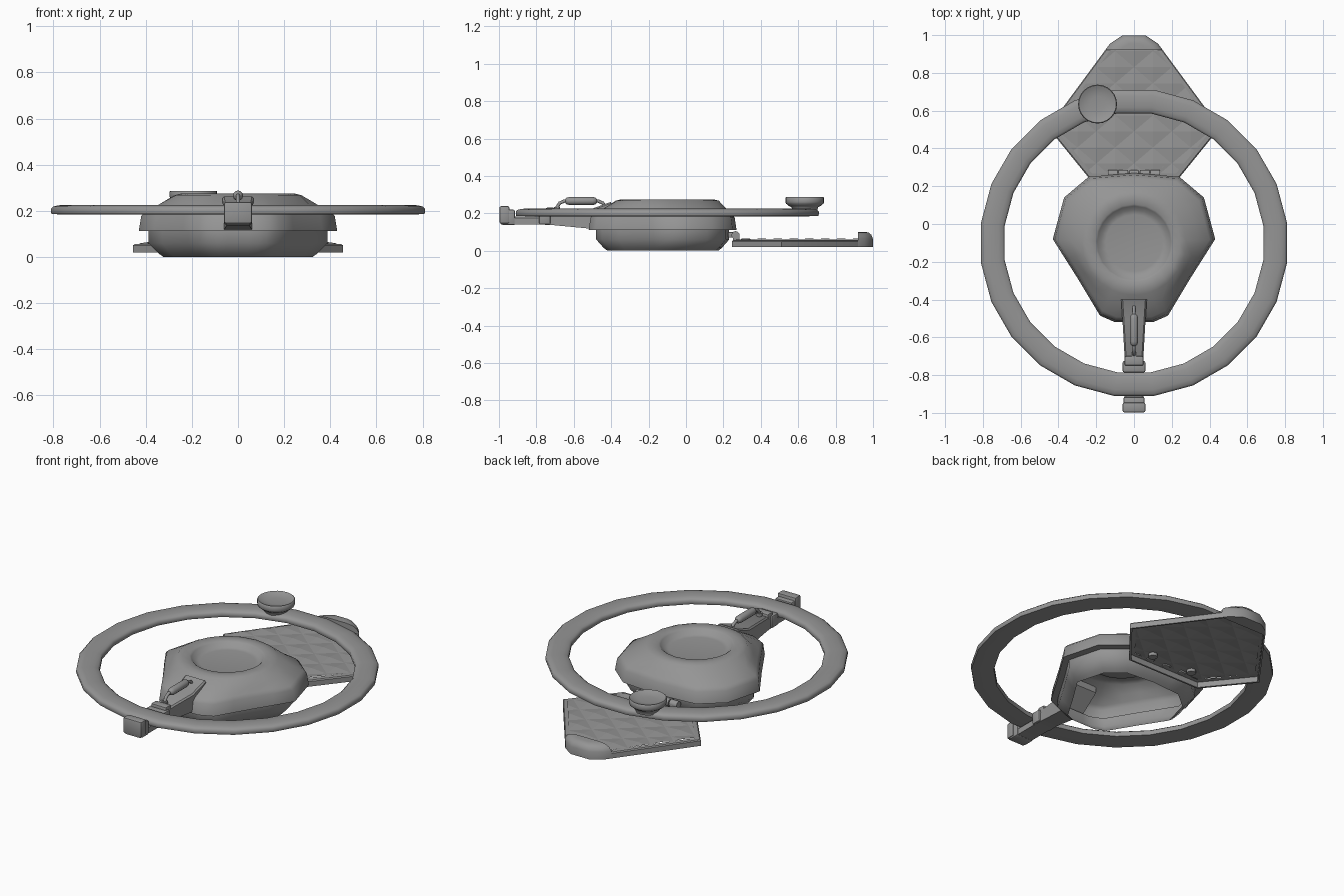
import bpy, bmesh, math
from mathutils import Vector, Matrix

if "Cube" in bpy.data.objects:
    bpy.data.objects.remove(bpy.data.objects["Cube"])

grey = bpy.data.materials.new("dark_grey")
grey.diffuse_color = (.30, .30, .30, 1)
grey.use_nodes = True
grey.node_tree.nodes["Principled BSDF"].inputs["Base Color"].default_value = grey.diffuse_color


def finish(name, bm, angle=35):
    me = bpy.data.meshes.new(name)
    bm.to_mesh(me)
    bm.free()
    me.polygons.foreach_set("use_smooth", [True] * len(me.polygons))
    me.set_sharp_from_angle(angle=math.radians(angle))
    me.materials.append(grey)
    ob = bpy.data.objects.new(name, me)
    bpy.context.collection.objects.link(ob)
    return ob


def loft(name, rings, cap_start=False, cap_end=False, wrap=False, angle=35):
    """Skin a list of equally sized closed rings of 3D points."""
    bm = bmesh.new()
    vs = [[bm.verts.new(p) for p in r] for r in rings]
    n = len(rings[0])
    pairs = list(zip(vs, vs[1:])) + ([(vs[-1], vs[0])] if wrap else [])
    for a, b in pairs:
        for i in range(n):
            j = (i + 1) % n
            bm.faces.new((a[i], a[j], b[j], b[i]))
    if cap_start:
        bm.faces.new(vs[0][::-1])
    if cap_end:
        bm.faces.new(vs[-1])
    return finish(name, bm, angle)


def mirror(half):
    """Right half outline (front to back) -> full counter-clockwise outline."""
    return half + [(-x, y) for x, y in reversed(half) if x > 0]


def ring(pts, z, s=1.0, c=(0, 0)):
    return [(c[0] + (x - c[0]) * s, c[1] + (y - c[1]) * s, z) for x, y in pts]


def circle(r, n, c=(0, 0)):
    return [(c[0] + r * math.cos(2 * math.pi * i / n),
             c[1] + r * math.sin(2 * math.pi * i / n)) for i in range(n)]


def box(name, x, y0, y1, z0, z1, bevel=0.008, x0=None):
    bm = bmesh.new()
    bmesh.ops.create_cube(bm, size=1)
    x0 = -x if x0 is None else x0
    for v in bm.verts:
        v.co = ((x0 + x) / 2 + v.co.x * (x - x0), (y0 + y1) / 2 + v.co.y * (y1 - y0),
                (z0 + z1) / 2 + v.co.z * (z1 - z0))
    bmesh.ops.bevel(bm, geom=bm.edges[:], offset=bevel, segments=2, affect='EDGES', profile=0.5)
    return finish(name, bm)


def rod(name, r, length, loc, axis, n=12):
    bm = bmesh.new()
    rot = Vector((0, 0, 1)).rotation_difference(Vector(axis)).to_matrix().to_4x4()
    bmesh.ops.create_cone(bm, cap_ends=True, segments=n, radius1=r, radius2=r, depth=length,
                          matrix=Matrix.Translation(loc) @ rot)
    return finish(name, bm)


# Hub: hollow shell, stepped base, sloping shoulders and a round dish on top
half = [(0, -.52), (.10, -.52), (.18, -.485), (.30, -.285), (.43, -.08), (.37, .14), (.24, .25), (0, .27)]
corners = mirror(half)
hub = []
for (ax, ay), (bx, by) in zip(corners, corners[1:] + corners[:1]):
    hub += [(ax, ay), ((ax + bx) / 2, (ay + by) / 2)]
hc = (0, -.12)


def hub_circle(r):
    out = []
    for x, y in hub:
        d = Vector((x, y + .10)).normalized() * r
        out.append((d.x, d.y - .10))
    return out


def mix(a, b, t):
    return [(p[0] * (1 - t) + q[0] * t, p[1] * (1 - t) + q[1] * t) for p, q in zip(a, b)]


soft = hub_circle(.275)
loft("hub", [ring(hub, 0, .75, hc), ring(hub, .015, .80, hc), ring(hub, .06, .9, hc),
             ring(hub, .112, .9, hc), ring(hub, .112, 1, hc), ring(hub, .178, .975, hc),
             ring(hub, .198, .93, hc), ring(mix(hub, soft, .5), .228, .97, hc),
             ring(soft, .268), ring(hub_circle(.245), .275), ring(hub_circle(.205), .275),
             ring(hub_circle(.195), .268), ring(hub_circle(.175), .247),
             ring(hub_circle(.15), .243)], cap_end=True, angle=52)

# Steering rim: 24 segments with a low, rounded-top section
N = 24
k = 1 / math.cos(math.pi / N)
section = [(.06, .186), (0, .184), (-.06, .186), (-.0625, .194), (-.0625, .210), (-.052, .219),
           (-.03, .224), (0, .226), (.03, .224), (.052, .219), (.0625, .210), (.0625, .194)]
rim = []
for i in range(N):
    a = 2 * math.pi * (i + .5) / N
    rim.append([((.7475 + u) * k * math.cos(a), (.7475 + u) * k * math.sin(a) - .10, z)
                for u, z in section])
loft("rim", rim, wrap=True, angle=60)

# Spinner knob with a dished top
kc = (-.193, .635)
loft("spinner_knob", [ring(circle(r, 24, kc), z) for r, z in
     [(.068, .21), (.07, .232), (.085, .24), (.1, .252), (.103, .26), (.103, .283), (.099, .287),
      (.085, .281), (.065, .275), (.04, .272)]], cap_start=True, cap_end=True, angle=60)

# Spoke: tapering arm under the rim, with clamp blocks either side of it
arm = []
for y, w, z0, z1 in [(-.99, .05, .14, .182), (-.79, .05, .14, .182), (-.72, .05, .138, .20),
                     (-.70, .05, .136, .215), (-.51, .061, .118, .222), (-.40, .068, .215, .262)]:
    b = .008
    arm.append([(-w, y, z0), (w, y, z0), (w, y, z1 - b), (w - b, y, z1),
                (-w + b, y, z1), (-w, y, z1 - b)])
loft("spoke_arm", [r[::-1] for r in arm], True, True)
box("outer_clamp", .055, -.985, -.915, .137, .22)
box("outer_clamp_cap", .06, -.997, -.945, .145, .238)
box("inner_clamp", .06, -.785, -.725, .14, .212)
box("inner_clamp_cap", .05, -.75, -.70, .19, .23)

# Grab handle on the spoke: bent wire and capsule grip
cu = bpy.data.curves.new("handle_wire", 'CURVE')
cu.dimensions = '3D'
cu.bevel_depth = .009
cu.bevel_resolution = 2
cu.materials.append(grey)
sp = cu.splines.new('POLY')
path = [(-.69, .21), (-.69, .232), (-.675, .255), (-.65, .266), (-.47, .266),
        (-.445, .255), (-.43, .232), (-.43, .21)]
sp.points.add(len(path) - 1)
for p, (y, z) in zip(sp.points, path):
    p.co = (0, y, z, 1)
bpy.context.collection.objects.link(bpy.data.objects.new("handle_wire", cu))
grip = []
for y, r in [(-.645, .010), (-.637, .018), (-.622, .022), (-.50, .022), (-.485, .018), (-.477, .010)]:
    grip.append([(x, y, .266 + z) for x, z in circle(r, 12)][::-1])
loft("handle_grip", grip, True, True, angle=60)
for i, y in enumerate((-.69, -.43)):
    rod(f"handle_foot_{i}", .017, .02, (0, y, .224), (0, 0, 1))

# Pedal frame: hollow underneath, open for the quilted pad
ped = mirror([(.24, .245), (.455, .51), (.127, .955), (.06, .998)])
pc = (0, .58)
loft("pedal_frame", [ring(ped, .052, .97, pc), ring(ped, .02, .97, pc), ring(ped, .02, 1, pc),
                     ring(ped, .05, 1, pc), ring(ped, .056, .985, pc), ring(ped, .058, .92, pc)], angle=30)

# Quilted pad: shallow diamond grid trimmed to the pedal outline
bm = bmesh.new()
step, nx, ny = .10, 12, 11
grid = [[bm.verts.new(((i - nx / 2) * step, .15 + j * step * .85, .066 if (i + j) % 2 else .059))
         for i in range(nx + 1)] for j in range(ny + 1)]
for j in range(ny):
    for i in range(nx):
        a, b, c, d = grid[j][i], grid[j][i + 1], grid[j + 1][i + 1], grid[j + 1][i]
        tris = ((a, b, c), (a, c, d)) if (i + j) % 2 == 0 else ((a, b, d), (b, c, d))
        for t in tris:
            bm.faces.new(t)
edge = [Vector(p) for p in ring(ped, .05, .93, pc)]
for p, q in zip(edge, edge[1:] + edge[:1]):
    d = q - p
    bmesh.ops.bisect_plane(bm, geom=bm.verts[:] + bm.edges[:] + bm.faces[:], plane_co=p,
                           plane_no=(d.y, -d.x, 0), clear_outer=True)
finish("pedal_pad", bm, 6)

# Toe stop at the pedal's far end
toe = mirror([(.153, .92), (.127, .955), (.06, .999)])
tc = (0, .92)
loft("toe_stop", [ring(toe, z, s, tc) for z, s in
     [(.02, 1), (.065, 1), (.085, .9), (.097, .72), (.101, .45)]], True, True)

# Hinge between hub and pedal
for i in range(5):
    x = -.112 + i * .056
    rod(f"hinge_knuckle_{i}", .022, .05, (x, .265, .083), (1, 0, 0))
    if i % 2 == 0:
        box(f"hinge_lug_{i}", x + .022, .25, .287, .053, .083, .005, x - .022)
    else:
        box(f"hinge_bracket_{i}", x + .022, .225, .265, .07, .1, .005, x - .022)
rod("hinge_pin", .011, .27, (0, .265, .083), (1, 0, 0))
for s in (-1, 1):
    rod(f"pedal_bolt_{'left' if s < 0 else 'right'}", .025, .018, (s * .135, .32, .052), (0, 0, 1))
